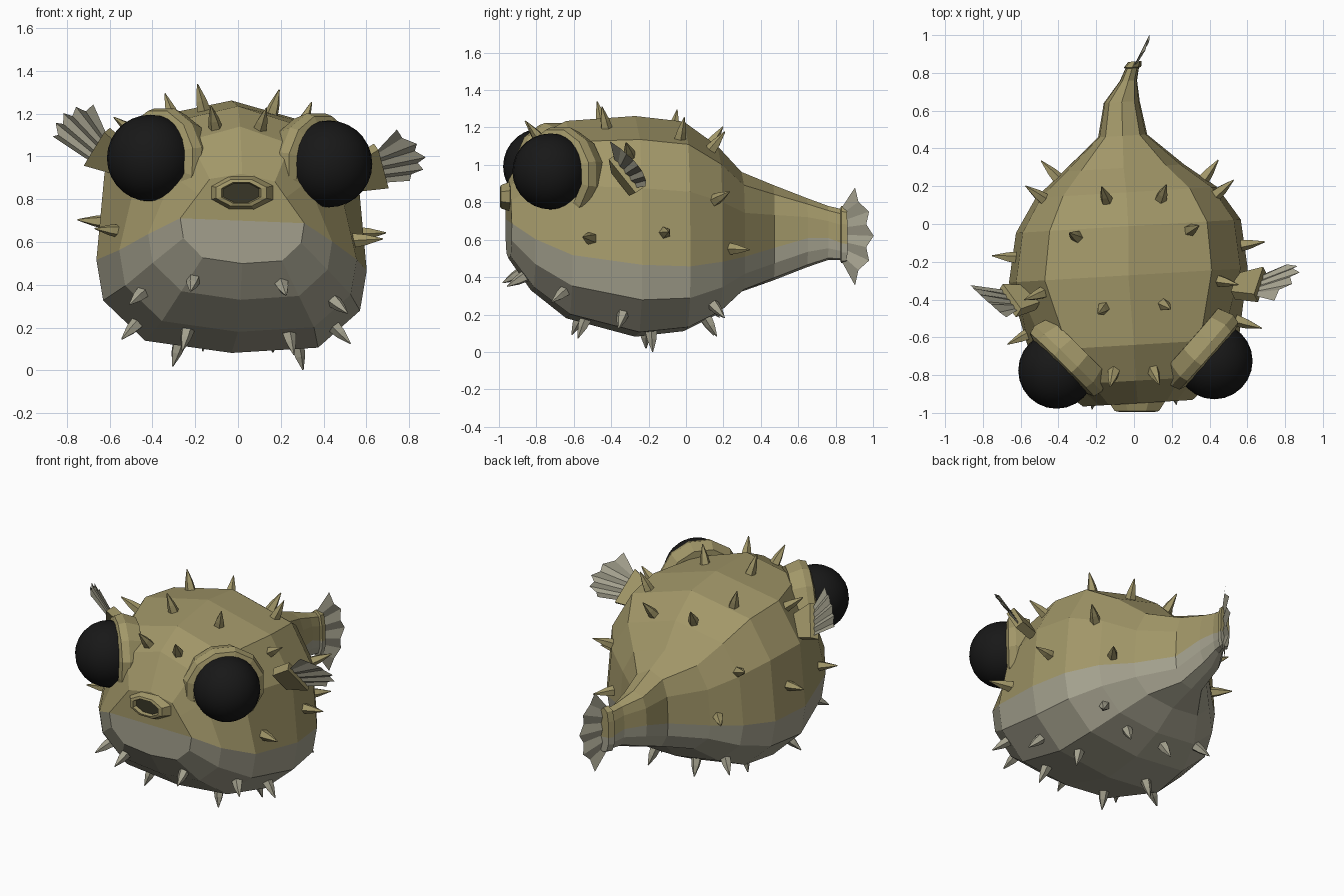
import bpy, bmesh, math
from mathutils import Vector as V
from mathutils.bvhtree import BVHTree

if "Cube" in bpy.data.objects:
    bpy.data.objects.remove(bpy.data.objects["Cube"])


def material(name, rgb):
    m = bpy.data.materials.new(name)
    m.diffuse_color = (*rgb, 1)
    m.use_nodes = True
    m.node_tree.nodes["Principled BSDF"].inputs["Base Color"].default_value = m.diffuse_color
    return m


OLIVE = material("olive_skin", (.36, .31, .14))
GREY = material("grey_belly", (.37, .355, .27))
BLACK = material("eye_black", (.009, .009, .009))
DARK = material("mouth_dark", (.04, .037, .02))


def make(name, verts, faces, mats, indices=None):
    me = bpy.data.meshes.new(name)
    me.from_pydata([tuple(v) for v in verts], [], faces)
    for m in mats:
        me.materials.append(m)
    if indices:
        me.polygons.foreach_set("material_index", indices)
    bm = bmesh.new()
    bm.from_mesh(me)
    bmesh.ops.recalc_face_normals(bm, faces=bm.faces)
    bm.to_mesh(me)
    bm.free()
    ob = bpy.data.objects.new(name, me)
    bpy.context.collection.objects.link(ob)
    return ob


def place(x, y, z):
    # the whole fish is turned and tilted slightly
    return V((x, y + .06 * x, z - .04 * x))


def lathe(name, centre, axis, profile, n, mat, sx=1, sy=1):
    q = V(axis).to_track_quat('Z', 'Y')
    verts, faces = [], []
    for r, h in profile:
        for i in range(n):
            a = 2 * math.pi * (i + .5) / n
            verts.append(V(centre) + q @ V((r * sx * math.cos(a), r * sy * math.sin(a), h)))
    for k in range(len(profile) - 1):
        for i in range(n):
            j = (i + 1) % n
            faces.append((k * n + i, k * n + j, (k + 1) * n + j, (k + 1) * n + i))
    faces.append(tuple(range(n)))
    if len(profile) > 1:
        faces.append(tuple(range((len(profile) - 1) * n, len(profile) * n)))
    return make(name, verts, faces, [mat])


# Body: rings along y as (y, centre x, half width, top, colour border, bottom, upper narrowing)
sections = [
    (-.95, .02, .29, .92, .70, .50, .75), (-.83, .01, .43, 1.14, .62, .33, .78),
    (-.64, 0, .555, 1.235, .54, .18, .9), (-.27, -.03, .632, 1.26, .49, .08, 1),
    (-.01, -.03, .595, 1.23, .48, .11, 1), (.17, -.04, .48, 1.10, .50, .20, 1),
    (.30, -.055, .32, .96, .52, .32, 1), (.47, -.06, .13, .89, .56, .38, 1),
    (.65, -.065, .095, .82, .61, .45, 1), (.76, -.03, .046, .78, .61, .49, 1),
    (.825, -.01, .036, .765, .585, .49, 1), (.83, -.008, .046, .78, .58, .475, 1),
    (.86, .005, .036, .775, .58, .48, 1)]
verts, faces, idx = [], [], []
for y, cx, w, top, mid, bot, nar in sections:
    up, lo = top - mid, mid - bot
    half = [(0, top), (.7 * w * nar, mid + .86 * up), (.94 * w * nar, mid + .53 * up), (w, mid),
            (.95 * w, mid - .46 * lo), (.64 * w, bot + .1 * lo), (0, bot)]
    ring = half + [(-x, z) for x, z in half[5:0:-1]]
    verts += [place(cx + x, y, z) for x, z in ring]
for k in range(len(sections) - 1):
    for i in range(12):
        j = (i + 1) % 12
        faces.append((k * 12 + i, k * 12 + j, k * 12 + 12 + j, k * 12 + 12 + i))
        idx.append(1 if 3 <= i < 9 else 0)
for s in (0, (len(sections) - 1) * 12):
    faces.append(tuple(s + i for i in (9, 10, 11, 0, 1, 2, 3)))
    faces.append(tuple(s + i for i in range(3, 10)))
    idx += [0, 1]
body = make("body", verts, faces, [OLIVE, GREY], idx)
tree = BVHTree.FromPolygons(verts, faces)

# Eyes with raised rims
for side, c, axis in (("left", V((-.41, -.775, .992)), V((-.70, -.71, .03))),
                      ("right", V((.425, -.725, .965)), V((.75, -.66, -.02)))):
    lathe(side + "_eye_rim", c - V((0, 0, .015)), axis,
          [(.23, -.17), (.258, -.085), (.245, -.04), (.205, -.025), (.19, -.06)], 12, OLIVE)
    bpy.ops.mesh.primitive_uv_sphere_add(segments=24, ring_count=14, radius=.203, location=c)
    eye = bpy.context.object
    eye.name = side + "_eye"
    eye.data.materials.append(BLACK)
    bpy.ops.object.shade_smooth()

# Mouth: flared snout, lip and dark opening
mouth = (.015, -.94, .83)
lathe("mouth_lip", mouth, (0, -1, 0), [(1.7, -.08), (1.35, -.01), (1.02, .05), (.8, .055), (.7, .02)],
      8, OLIVE, .125, .066)
lathe("mouth_opening", mouth, (0, -1, 0), [(.74, .03)], 8, DARK, .125, .066)

# Spikes: mirrored positions snapped to the body surface
spikes = [
    (.17, -.44, 1.25), (.31, -.045, 1.2), (.15, .15, 1.12), (.115, -.80, 1.17), (.53, -.35, 1.12),
    (.61, -.56, .64), (.64, -.14, .67), (.49, .17, .85), (.40, .26, .57),
    (.21, -.92, .38), (.46, -.69, .33), (.24, -.56, .15), (.49, -.38, .18),
    (.28, -.2, .09), (.15, .12, .15), (.36, .13, .26)]
heart = V((-.02, -.2, .66))
for n, (x, y, z) in enumerate(spikes):
    for s, side in ((1, "right"), (-1, "left")):
        p, nor, _, _ = tree.find_nearest(place(s * x, y, z))
        out = (p - heart).normalized()
        if nor.dot(out) < 0:
            nor = -nor
        d = (nor + .7 * out).normalized()
        mat, length = (GREY, .11) if z < .5 else (OLIVE, .125)
        lathe(f"spike_{side}_{n + 1}", p, d, [(.036, -.02), (.026, .045), (.003, length)], 5, mat)


# Pleated fins spanning a base line and a curved row of tips
def fan(name, a, b, tips, n):
    a, b = V(a), V(b)
    A, M, B = map(V, tips)
    nor = (b - a).cross(M - (a + b) / 2).normalized()
    verts = []
    for i in range(n):
        t = i / (n - 1)
        base = a.lerp(b, t)
        tip = A * (2 * (t - .5) * (t - 1)) + M * (4 * t * (1 - t)) + B * (2 * t * (t - .5))
        off = nor * (.008 if i % 2 else -.008)
        if i % 2:
            tip = base.lerp(tip, .84)
        verts += [base + off * .5, tip + off]
    make(name, verts, [(2 * i, 2 * i + 1, 2 * i + 3, 2 * i + 2) for i in range(n - 1)], [GREY])
    return nor


def stub(name, a, b, root, nor):
    # fleshy block joining a fin to the body
    a, b, root = V(a), V(b), V(root)
    e = (b - a) * .1
    quad = [a - e, b + e, root + (b - a) * .4, root - (b - a) * .4]
    verts = [p + nor * t for t in (.028, -.028) for p in quad]
    make(name, verts, [(0, 1, 2, 3), (4, 5, 6, 7), (0, 1, 5, 4), (1, 2, 6, 5), (2, 3, 7, 6), (3, 0, 4, 7)],
         [OLIVE])


for side, a, b, tips, root in (
        ("left", (-.70, -.35, .98), (-.62, -.46, 1.11),
         ((-.87, -.33, 1.09), (-.82, -.38, 1.2), (-.68, -.5, 1.24)), (-.54, -.39, .98)),
        ("right", (.69, -.26, .88), (.65, -.38, 1.03),
         ((.80, -.21, .89), (.875, -.25, 1.0), (.74, -.4, 1.13)), (.54, -.33, .91))):
    nor = fan(side + "_fin", a, b, tips, 9)
    stub(side + "_fin_base", a, b, root, nor)
fan("tail_fin", (.0, .83, .77), (.0, .83, .485),
    ((.045, .9, .88), (.09, 1.0, .62), (.045, .9, .355)), 9)
